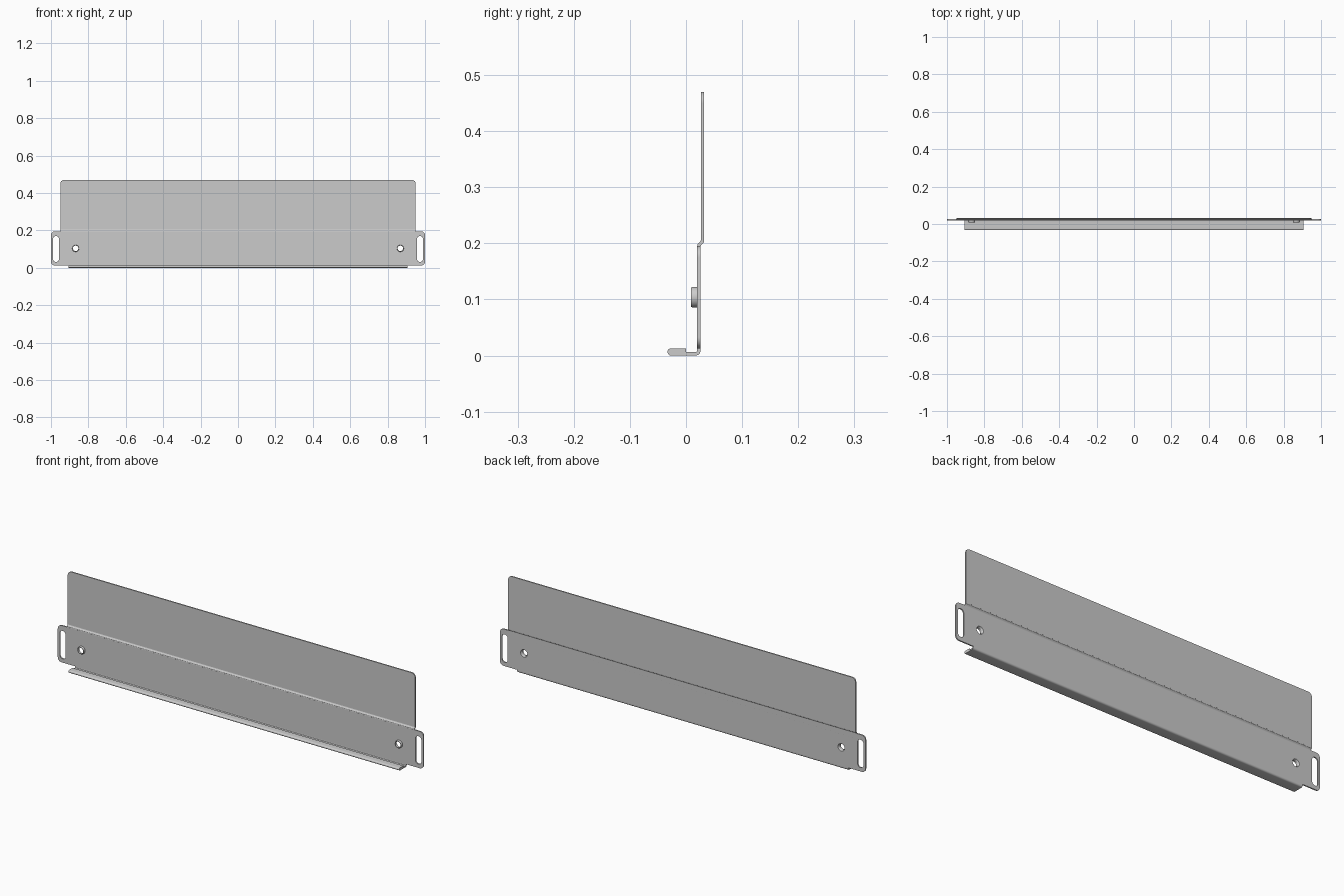
import bpy
import bmesh
from math import cos, sin, pi

cube = bpy.data.objects.get("Cube")
if cube:
    bpy.data.objects.remove(cube, do_unlink=True)

steel = bpy.data.materials.new("brushed_grey_steel")
steel.use_nodes = True
steel.diffuse_color = (0.6, 0.6, 0.6, 1)
steel.node_tree.nodes["Principled BSDF"].inputs["Base Color"].default_value = (0.6, 0.6, 0.6, 1)

THICK = 0.006
LOWER_Y, UPPER_Y = 0.023, 0.0295   # mid-planes of the two offset sheets
HOLE_X, HOLE_Z, HOLE_R = 0.868, 0.104, 0.0185


def finish(name, mesh):
    obj = bpy.data.objects.new(name, mesh)
    bpy.context.collection.objects.link(obj)
    mesh.materials.clear()
    mesh.materials.append(steel)
    bpy.ops.object.select_all(action="DESELECT")
    obj.select_set(True)
    bpy.context.view_layer.objects.active = obj
    bpy.ops.object.shade_smooth_by_angle(angle=pi / 6)
    return obj


def arc(cx, cz, r, start, end, steps=8):
    return [(cx + r * cos(start + (end - start) * i / steps),
             cz + r * sin(start + (end - start) * i / steps)) for i in range(steps + 1)]


def rounded_rect(x0, x1, z0, z1, r):
    pts = []
    for i, (cx, cz) in enumerate([(x1 - r, z1 - r), (x0 + r, z1 - r),
                                  (x0 + r, z0 + r), (x1 - r, z0 + r)]):
        pts += arc(cx, cz, r, i * pi / 2, (i + 1) * pi / 2 * 0.999)
    return pts


def sheet(name, loops, y):
    """Flat upright sheet; loops after the first cut openings."""
    curve = bpy.data.curves.new(name, "CURVE")
    curve.dimensions = "2D"
    curve.fill_mode = "BOTH"
    curve.extrude = THICK / 2
    for pts in loops:
        spline = curve.splines.new("POLY")
        spline.points.add(len(pts) - 1)
        for p, (x, z) in zip(spline.points, pts):
            p.co = (x, z, 0, 1)
        spline.use_cyclic_u = True
    temp = bpy.data.objects.new("temp", curve)
    bpy.context.collection.objects.link(temp)
    deps = bpy.context.evaluated_depsgraph_get()
    mesh = bpy.data.meshes.new_from_object(temp.evaluated_get(deps))
    bpy.data.objects.remove(temp, do_unlink=True)
    bm = bmesh.new()
    bm.from_mesh(mesh)
    bmesh.ops.remove_doubles(bm, verts=bm.verts, dist=0.00001)
    for v in bm.verts:
        v.co = (v.co.x, y - v.co.z, v.co.y)
    bmesh.ops.recalc_face_normals(bm, faces=bm.faces)
    bm.to_mesh(mesh)
    bm.free()
    return finish(name, mesh)


def folded_strip(name, profile, half):
    """Closed (y, z) profile run along x."""
    bm = bmesh.new()
    face = bm.faces.new([bm.verts.new((-half, y, z)) for y, z in profile])
    res = bmesh.ops.extrude_face_region(bm, geom=[face])
    for v in res["geom"]:
        if isinstance(v, bmesh.types.BMVert):
            v.co.x = half
    bmesh.ops.recalc_face_normals(bm, faces=bm.faces)
    mesh = bpy.data.meshes.new(name)
    bm.to_mesh(mesh)
    bm.free()
    return finish(name, mesh)


def collar(name, x):
    """Drawn collar: ring turned about the y axis, flared at the back."""
    profile = [(HOLE_R, 0.02), (HOLE_R, 0.012), (0.017, 0.009),
               (0.0145, 0.009), (0.0145, 0.02), (HOLE_R, 0.026)]
    n = 32
    bm = bmesh.new()
    rings = [[bm.verts.new((x + r * cos(2 * pi * i / n), y, HOLE_Z + r * sin(2 * pi * i / n)))
              for i in range(n)] for r, y in profile]
    for a, b in zip(rings, rings[1:] + rings[:1]):
        for i in range(n):
            j = (i + 1) % n
            bm.faces.new((a[i], a[j], b[j], b[i]))
    bmesh.ops.recalc_face_normals(bm, faces=bm.faces)
    mesh = bpy.data.meshes.new(name)
    bm.to_mesh(mesh)
    bm.free()
    return finish(name, mesh)


# Lower panel with slotted ears and collar holes
openings = []
for s in (-1, 1):
    slot_x = s * 0.973
    openings.append(rounded_rect(slot_x - 0.016, slot_x + 0.016, 0.032, 0.17, 0.0155))
    openings.append(arc(s * HOLE_X, HOLE_Z, HOLE_R, 0, 2 * pi * 31 / 32, 31))
sheet("lower_panel", [rounded_rect(-1, 1, 0.013, 0.195, 0.02)] + openings, LOWER_Y)

# Upper panel with rounded top corners
top = arc(0.93, 0.45, 0.02, 0, pi / 2) + arc(-0.93, 0.45, 0.02, pi / 2, pi)
sheet("upper_panel", [top + [(-0.95, 0.205), (0.95, 0.205)]], UPPER_Y)

# Offset bend joining the two panels
folded_strip("offset_bend", [(0.02, 0.194), (0.021, 0.199), (0.0255, 0.203), (0.0265, 0.206),
                             (0.0325, 0.206), (0.0315, 0.201), (0.027, 0.197), (0.026, 0.194)], 0.95)

# Bottom flange with its folded-back front hem
bend_out = arc(0.017, 0.009, 0.009, 0, -pi / 2, 6)
hem = arc(-0.0265, 0.0065, 0.0065, -pi / 2, -3 * pi / 2, 10)
bend_in = arc(0.017, 0.009, 0.003, -pi / 2, 0, 4)
folded_strip("bottom_flange", [(0.026, 0.014)] + bend_out + hem
             + [(0, 0.013), (0, 0.006)] + bend_in + [(0.02, 0.014)], 0.905)

for side, s in (("right", -1), ("left", 1)):
    collar(side + "_collar", s * HOLE_X)
